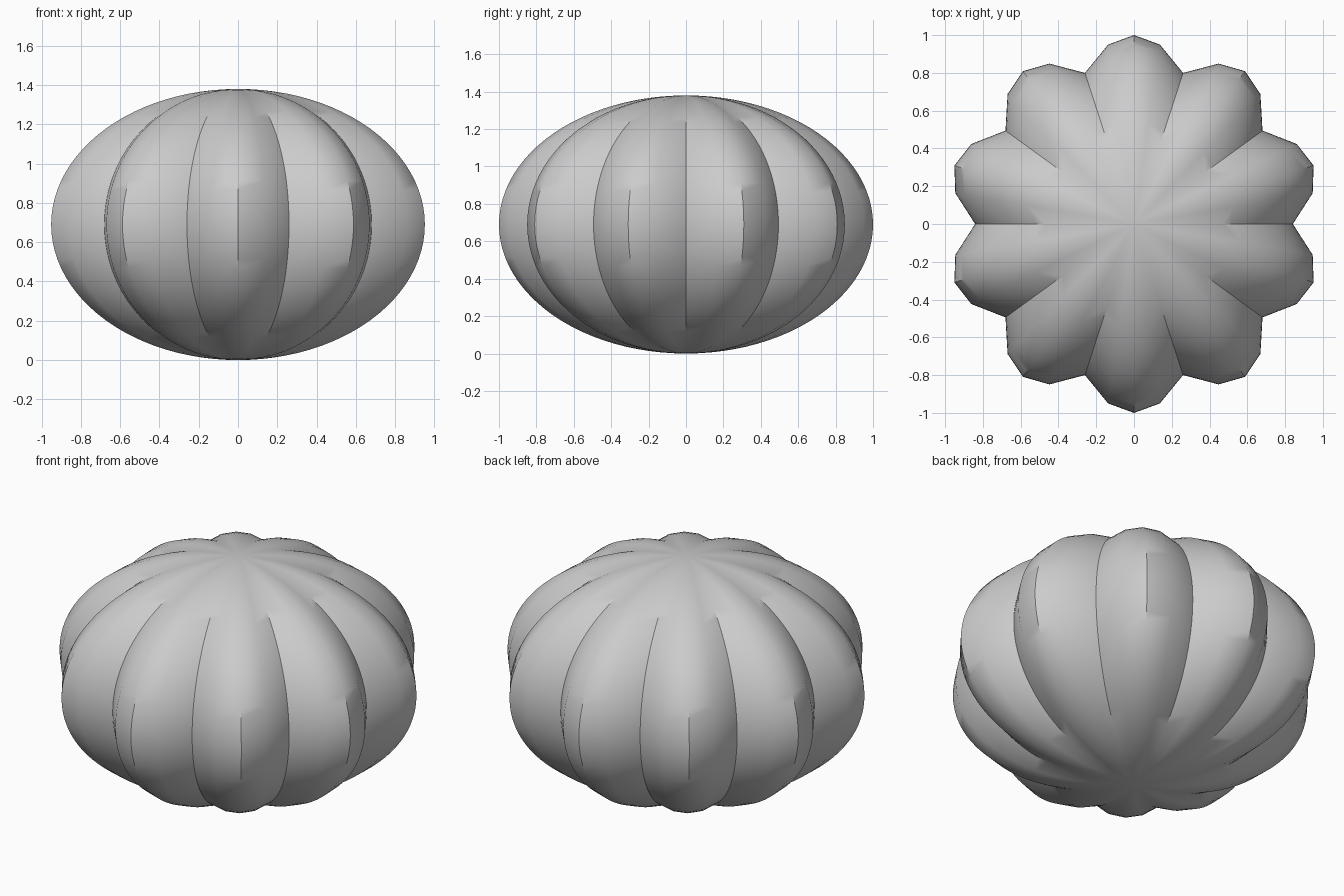
import bpy, bmesh
from math import sin, cos, pi, radians

if "Cube" in bpy.data.objects:
    bpy.data.objects.remove(bpy.data.objects["Cube"])

LOBES, RINGS = 10, 48
HALF_HEIGHT = 0.69

# One lobe of the cross-section: (angle from lobe centre, radius), starting at the crease
lobe = [(-18, 0.841), (-8.2, 0.96), (0, 1.0), (8.2, 0.96)]
section = []
for i in range(LOBES):
    for a, r in lobe:
        t = radians(18 + 36 * i + a)
        section.append((r * cos(t), r * sin(t)))
n = len(section)

# Scale the section along an elliptical profile from pole to pole
bm = bmesh.new()
bottom = bm.verts.new((0, 0, 0))
top = bm.verts.new((0, 0, 2 * HALF_HEIGHT))
rings = []
for k in range(1, RINGS):
    phi = pi * k / RINGS
    z = HALF_HEIGHT * (1 - cos(phi))
    rings.append([bm.verts.new((x * sin(phi), y * sin(phi), z)) for x, y in section])

for lo, hi in zip(rings, rings[1:]):
    for j in range(n):
        m = (j + 1) % n
        bm.faces.new((lo[j], lo[m], hi[m], hi[j]))
for j in range(n):
    m = (j + 1) % n
    bm.faces.new((bottom, rings[0][m], rings[0][j]))
    bm.faces.new((top, rings[-1][j], rings[-1][m]))

mesh = bpy.data.meshes.new("ribbed_body")
bm.to_mesh(mesh)
bm.free()
body = bpy.data.objects.new("ribbed_body", mesh)
bpy.context.collection.objects.link(body)

# Smooth lobes with crisp creases between them
bpy.context.view_layer.objects.active = body
body.select_set(True)
bpy.ops.object.shade_smooth_by_angle(angle=radians(36))
